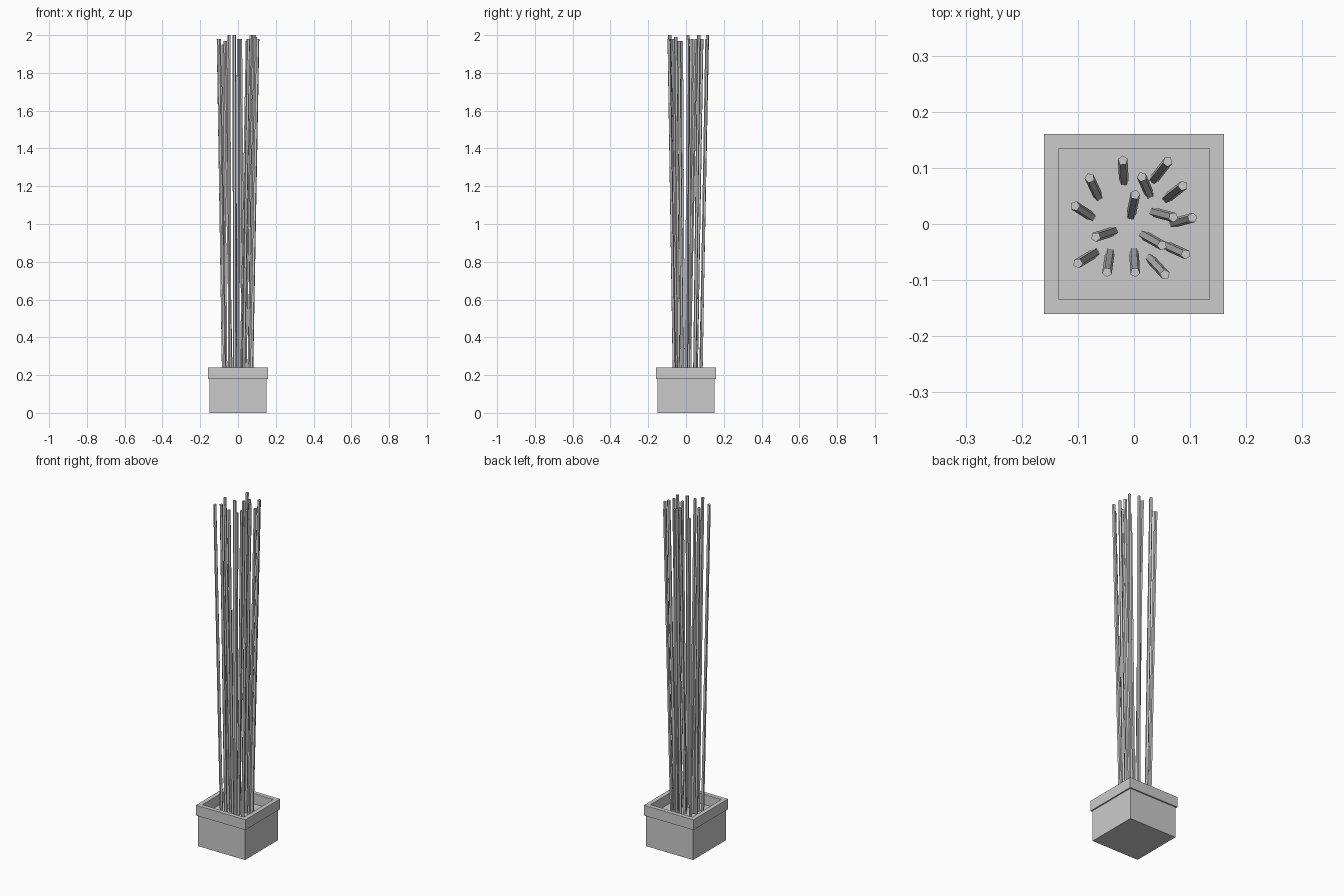
import bpy, bmesh, math
from mathutils import Vector

if "Cube" in bpy.data.objects:
    bpy.data.objects.remove(bpy.data.objects["Cube"])


def make_object(name, bm):
    bmesh.ops.recalc_face_normals(bm, faces=bm.faces)
    mesh = bpy.data.meshes.new(name)
    bm.to_mesh(mesh)
    bm.free()
    obj = bpy.data.objects.new(name, mesh)
    bpy.context.collection.objects.link(obj)
    return obj


def square(bm, half, z):
    return [bm.verts.new((sx * half, sy * half, z))
            for sx, sy in ((-1, -1), (1, -1), (1, 1), (-1, 1))]


def bridge(bm, a, b):
    n = len(a)
    for i in range(n):
        bm.faces.new((a[i], a[(i + 1) % n], b[(i + 1) % n], b[i]))


# Square planter: (half width, height) profile from base, over the rim, to the soil
SOIL = 0.18
profile = [(0.152, 0), (0.152, 0.18), (0.16, 0.18), (0.16, 0.24),
           (0.135, 0.24), (0.135, SOIL)]
bm = bmesh.new()
loops = [square(bm, h, z) for h, z in profile]
for a, b in zip(loops, loops[1:]):
    bridge(bm, a, b)
bm.faces.new(loops[0])
make_object("planter", bm)

# Soil surface inside the rim
bm = bmesh.new()
bm.faces.new(square(bm, 0.135, SOIL))
make_object("soil", bm)


# Five-sided stem leaning from its base to its tip
def stem(name, base, tip, radius=0.009):
    bm = bmesh.new()
    turn = math.atan2(tip.y - base.y, tip.x - base.x)
    rings = []
    for c in (base, tip):
        rings.append([bm.verts.new(c + Vector((radius * math.cos(turn + i * math.tau / 5),
                                               radius * math.sin(turn + i * math.tau / 5), 0)))
                      for i in range(5)])
    bridge(bm, *rings)
    for r in rings:
        bm.faces.new(r)
    make_object(name, bm)


# Stems: base x, base y, tip x, tip y, tip height
stems = [
    (-.018, .077, -.020, .113, 2.00), (.036, .080, .060, .111, 1.98),
    (-.064, .050, -.079, .082, 1.95), (.027, .054, .014, .084, 1.98),
    (.059, .046, .087, .068, 2.00), (-.005, .016, .002, .052, 1.98),
    (-.077, .014, -.105, .032, 1.98), (.036, .021, .070, .012, 2.00),
    (.071, .002, .104, .011, 1.98), (-.037, -.013, -.068, -.023, 1.97),
    (.018, -.020, .050, -.038, 1.97), (.059, -.039, .092, -.054, 1.99),
    (-.070, -.052, -.100, -.070, 1.98), (-.043, -.052, -.048, -.086, 2.00),
    (.000, -.050, .002, -.086, 1.98), (.029, -.062, .055, -.090, 1.98),
]
for i, (bx, by, tx, ty, tz) in enumerate(stems):
    stem(f"stem_{i + 1:02d}", Vector((bx, by, SOIL)), Vector((tx, ty, tz)))
